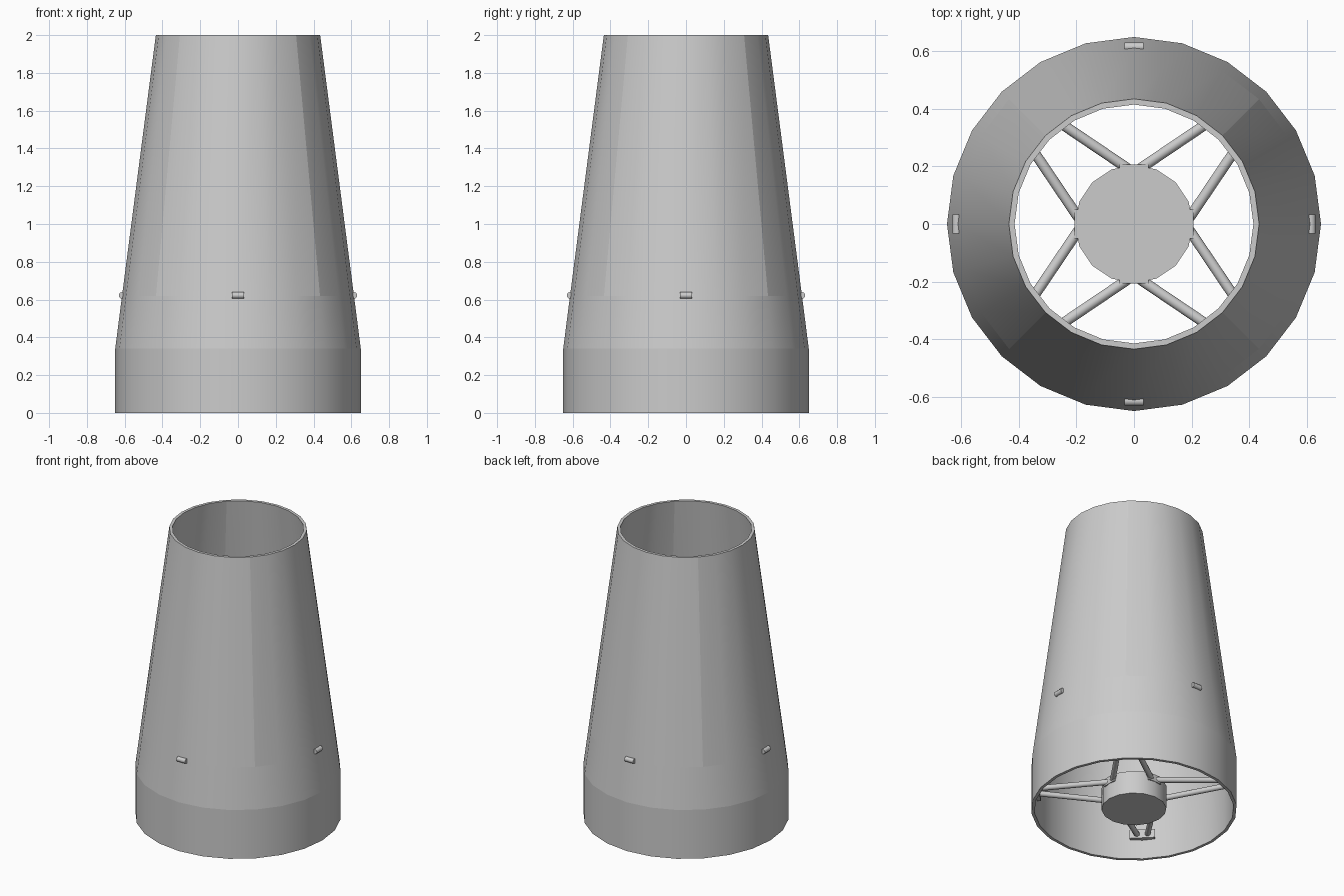
import bpy, bmesh, math
from mathutils import Vector, Matrix

if "Cube" in bpy.data.objects:
    bpy.data.objects.remove(bpy.data.objects["Cube"])

grey = bpy.data.materials.new("light grey metal")
grey.diffuse_color = (0.6, 0.6, 0.6, 1)
grey.use_nodes = True
grey.node_tree.nodes["Principled BSDF"].inputs["Base Color"].default_value = grey.diffuse_color


def add_object(name, bm):
    mesh = bpy.data.meshes.new(name)
    bm.to_mesh(mesh)
    bm.free()
    mesh.materials.append(grey)
    obj = bpy.data.objects.new(name, mesh)
    bpy.context.collection.objects.link(obj)
    return obj


def rod(name, a, b, radius, sides):
    """Smooth-sided cylinder between two points, with flat ends."""
    a, b = Vector(a), Vector(b)
    d = b - a
    bm = bmesh.new()
    place = Matrix.Translation((a + b) / 2) @ d.to_track_quat('Z', 'Y').to_matrix().to_4x4()
    bmesh.ops.create_cone(bm, cap_ends=True, segments=sides, radius1=radius,
                          radius2=radius, depth=d.length, matrix=place)
    for f in bm.faces:
        f.smooth = len(f.verts) == 4
    for e in bm.edges:
        e.smooth = e.calc_face_angle(0) < math.radians(50)
    return add_object(name, bm)


def box(name, size, place):
    bm = bmesh.new()
    bmesh.ops.create_cube(bm, size=1, matrix=place @ Matrix.Diagonal((*size, 1)))
    return add_object(name, bm)


# Tapered shell: closed wall profile (radius, height) turned round 24 sides
SIDES = 24
profile = [(0.65, 0), (0.65, 0.34), (0.614, 0.62), (0.435, 2.0),
           (0.415, 2.0), (0.594, 0.62), (0.63, 0.34), (0.63, 0)]
bm = bmesh.new()
rings = [[bm.verts.new((r * math.cos(i * math.tau / SIDES),
                        r * math.sin(i * math.tau / SIDES), z))
          for i in range(SIDES)] for r, z in profile]
n = len(profile)
for k in range(n):
    for i in range(SIDES):
        j = (i + 1) % SIDES
        f = bm.faces.new((rings[k][i], rings[k][j], rings[(k + 1) % n][j], rings[(k + 1) % n][i]))
        f.smooth = True
bmesh.ops.recalc_face_normals(bm, faces=bm.faces)
# Creases at the rims and collar, and seams between the four upper panels
for k in (0, 1, 2, 3, 4, 7):
    for i in range(SIDES):
        bm.edges.get((rings[k][i], rings[k][(i + 1) % SIDES])).smooth = False
for i in (3, 9, 15, 21):
    for k in (2, 4):
        bm.edges.get((rings[k][i], rings[k + 1][i])).smooth = False
add_object("shell", bm)

# Central hub
rod("hub", (0, 0, 0), (0, 0, 0.16), 0.205, 16)

for q in range(4):
    # Short grip on the outside of each side
    turn = Matrix.Rotation(q * math.pi / 2, 4, 'Z')
    rod(f"grip_{q + 1}", turn @ Vector((0.615, -0.033, 0.622)),
        turn @ Vector((0.615, 0.033, 0.622)), 0.017, 10)
    # Pair of struts from the hub out to a wall bracket on each diagonal
    rod(f"strut_a_{q + 1}", turn @ Vector((0.01, 0.185, 0.135)),
        turn @ Vector((0.425, 0.465, 0.165)), 0.018, 12)
    rod(f"strut_b_{q + 1}", turn @ Vector((0.185, 0.01, 0.135)),
        turn @ Vector((0.465, 0.425, 0.165)), 0.018, 12)
    diagonal = turn @ Matrix.Rotation(math.pi / 4, 4, 'Z')
    box(f"wall_bracket_{q + 1}", (0.035, 0.16, 0.06),
        diagonal @ Matrix.Translation((0.615, 0, 0.165)))
    # Lug on the hub where neighbouring struts start
    box(f"hub_lug_{q + 1}", (0.03, 0.10, 0.05),
        turn @ Matrix.Translation((0.192, 0, 0.135)))
